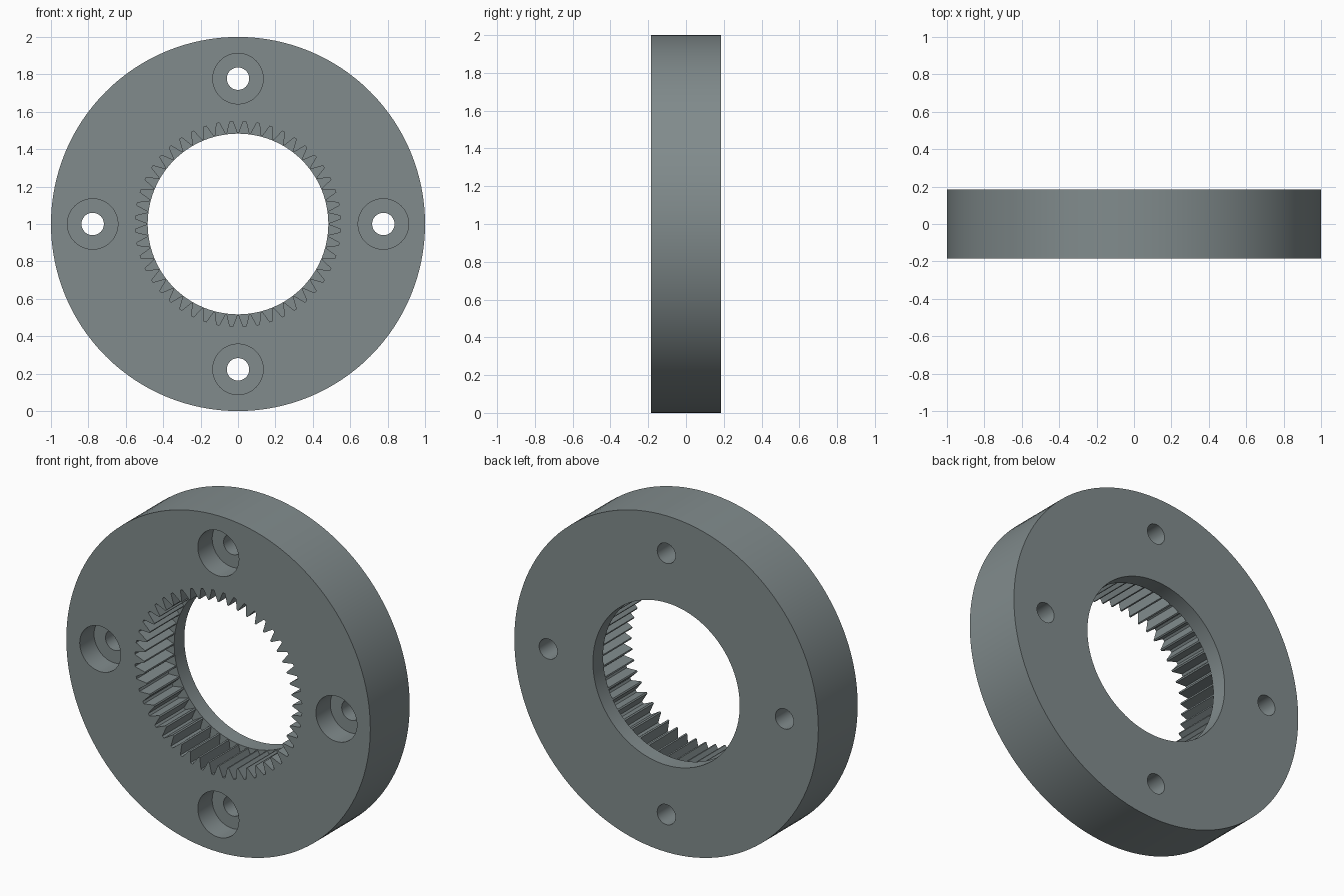
import bpy, bmesh, math
from math import sin, cos, pi

if "Cube" in bpy.data.objects:
    bpy.data.objects.remove(bpy.data.objects["Cube"])

HALF = 0.185      # half thickness along y
TEETH = 48
ROOT, TIP, BORE = 0.55, 0.487, 0.483
FLOOR = 0.09      # y where the teeth stop and the rear lip begins


def prism(name, outline, y0, y1):
    """Extrude a closed (x, z) outline from y0 to y1."""
    bm = bmesh.new()
    face = bm.faces.new([bm.verts.new((x, y0, z)) for x, z in outline])
    ext = bmesh.ops.extrude_face_region(bm, geom=[face])
    moved = [v for v in ext["geom"] if isinstance(v, bmesh.types.BMVert)]
    bmesh.ops.translate(bm, verts=moved, vec=(0, y1 - y0, 0))
    bmesh.ops.recalc_face_normals(bm, faces=bm.faces)
    mesh = bpy.data.meshes.new(name)
    bm.to_mesh(mesh)
    bm.free()
    obj = bpy.data.objects.new(name, mesh)
    bpy.context.collection.objects.link(obj)
    return obj


def circle(r, n, cx=0, cz=1):
    return [(cx + r * cos(2 * pi * i / n), cz + r * sin(2 * pi * i / n)) for i in range(n)]


def tooth_space_outline():
    """Hollow of the internal gear: narrow tooth tips, tapering spaces."""
    pitch = 2 * pi / TEETH
    step = [(-0.43, TIP), (-0.25, 0.52), (-0.10, ROOT), (0.10, ROOT), (0.25, 0.52), (0.43, TIP)]
    pts = []
    for i in range(TEETH):
        for f, r in step:
            a = (i + 0.5 + f) * pitch
            pts.append((r * cos(a), 1 + r * sin(a)))
    return pts


# Ring body
ring = prism("gear_ring", circle(1.0, 128), -HALF, HALF)

# Cutters: toothed hollow, rear bore, four counterbored bolt holes
cutters = [prism("tooth_cutter", tooth_space_outline(), -0.3, FLOOR),
           prism("bore_cutter", circle(BORE, 96), -0.35, 0.3)]
for k in range(4):
    cx, cz = 0.777 * cos(k * pi / 2), 1 + 0.777 * sin(k * pi / 2)
    cutters.append(prism("counterbore_cutter", circle(0.135, 48, cx, cz), -0.3, -HALF + 0.135))
    cutters.append(prism("bolt_hole_cutter", circle(0.06, 32, cx, cz), -0.35, 0.3))

bpy.context.view_layer.objects.active = ring
ring.select_set(True)
for c in cutters:
    c.hide_render = True
    mod = ring.modifiers.new("cut", "BOOLEAN")
    mod.operation, mod.solver, mod.object = "DIFFERENCE", "EXACT", c
    bpy.ops.object.modifier_apply(modifier=mod.name)
    bpy.data.objects.remove(c)

# Single steel grey finish
steel = bpy.data.materials.new("steel_grey")
steel.diffuse_color = (0.22, 0.26, 0.265, 1)
steel.use_nodes = True
steel.node_tree.nodes["Principled BSDF"].inputs["Base Color"].default_value = steel.diffuse_color
ring.data.materials.clear()
ring.data.materials.append(steel)
bpy.ops.object.shade_smooth_by_angle(angle=math.radians(20))
